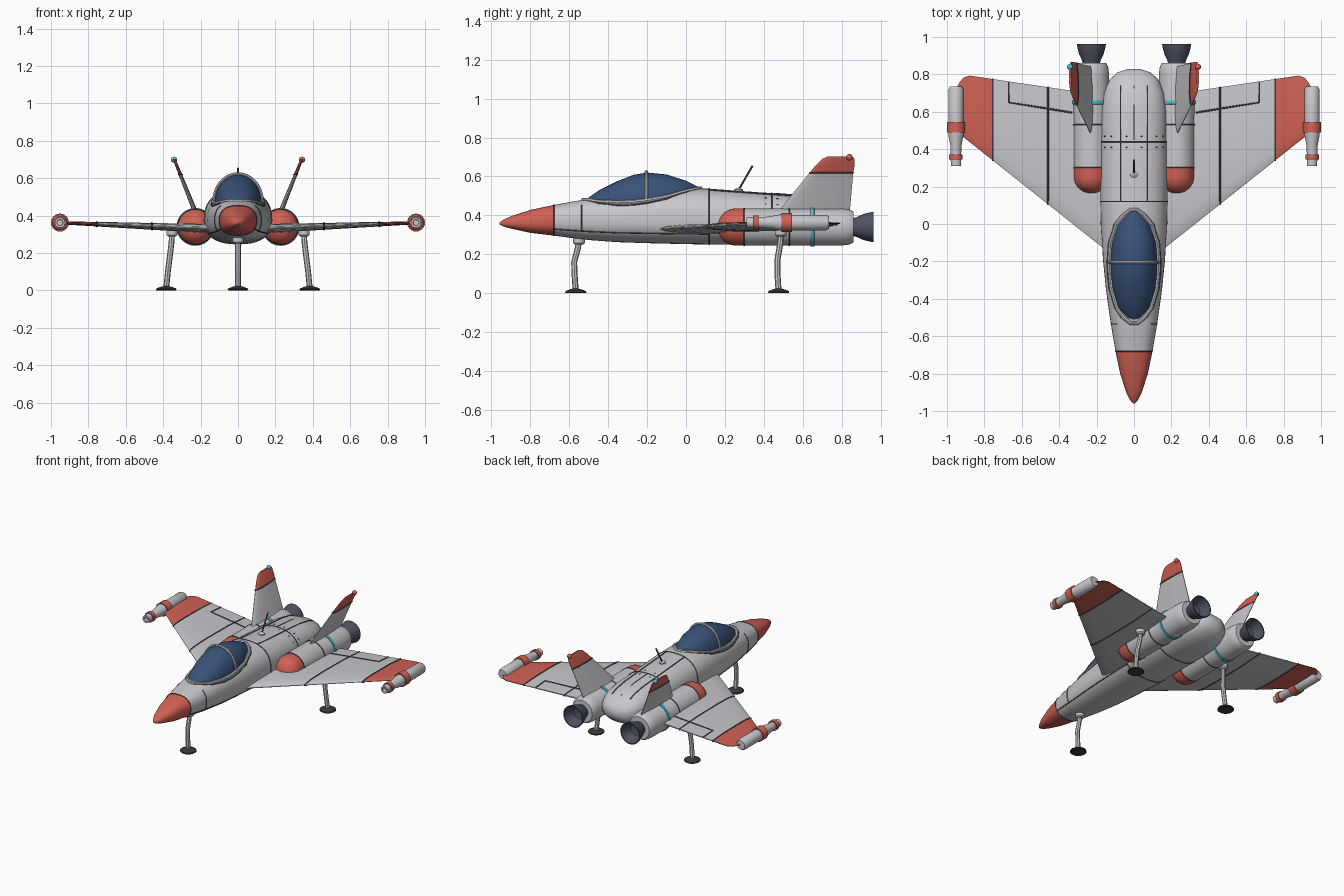
import bpy, bmesh, math
from mathutils import Vector

if "Cube" in bpy.data.objects:
    bpy.data.objects.remove(bpy.data.objects["Cube"])

def mat(name, r, g, b):
    m = bpy.data.materials.new(name)
    m.diffuse_color = (r, g, b, 1)
    m.use_nodes = True
    m.node_tree.nodes["Principled BSDF"].inputs["Base Color"].default_value = m.diffuse_color
    return m

HULL = mat("hull grey", .58, .58, .61)
RED = mat("coral red", .64, .12, .09)
BLUE = mat("canopy blue", .04, .085, .19)
DARK = mat("engine slate", .075, .085, .12)
LINE = mat("panel line grey", .09, .09, .105)
CYAN = mat("cyan", .08, .55, .62)
FOOT = mat("foot charcoal", .04, .042, .055)

def finish(name, me, mats):
    for m in mats:
        me.materials.append(m)
    me.shade_smooth()
    me.set_sharp_from_angle(angle=math.radians(35))
    ob = bpy.data.objects.new(name, me)
    bpy.context.collection.objects.link(ob)
    return ob

def loft(name, rings, seg_mats):
    """Skin a list of rings; seg_mats is one material or one per segment."""
    if not isinstance(seg_mats, list):
        seg_mats = [seg_mats] * (len(rings) - 1)
    mats = list(dict.fromkeys(seg_mats))
    bm = bmesh.new()
    vs = [[bm.verts.new(p) for p in r] for r in rings]
    n = len(rings[0])
    for i, m in enumerate(seg_mats):
        for j in range(n):
            k = (j + 1) % n
            bm.faces.new((vs[i][j], vs[i][k], vs[i+1][k], vs[i+1][j])).material_index = mats.index(m)
    bm.faces.new(vs[0]).material_index = mats.index(seg_mats[0])
    bm.faces.new(vs[-1]).material_index = mats.index(seg_mats[-1])
    bmesh.ops.remove_doubles(bm, verts=bm.verts, dist=1e-5)
    bmesh.ops.recalc_face_normals(bm, faces=bm.faces)
    me = bpy.data.meshes.new(name)
    bm.to_mesh(me)
    bm.free()
    return finish(name, me, mats)

def lathe(name, c, profile, mats, axis="y", n=28):
    """Turn (position, radius) points about an axis through c."""
    rings = []
    for t, r in profile:
        cs = [(r * math.cos(2*math.pi*i/n), r * math.sin(2*math.pi*i/n)) for i in range(n)]
        rings.append([(c[0]+u, t, c[1]+v) if axis == "y" else (c[0]+u, c[1]+v, t) for u, v in cs])
    return loft(name, rings, mats)

def tube(name, pts, r, m, closed=False):
    cu = bpy.data.curves.new(name, "CURVE")
    cu.dimensions = "3D"
    cu.bevel_depth, cu.bevel_resolution, cu.use_fill_caps = r, 2, True
    sp = cu.splines.new("POLY")
    sp.points.add(len(pts) - 1)
    for p, q in zip(sp.points, pts):
        p.co = (*q, 1)
    sp.use_cyclic_u = closed
    tmp = bpy.data.objects.new(name + "_path", cu)
    bpy.context.collection.objects.link(tmp)
    bpy.context.view_layer.update()
    me = bpy.data.meshes.new_from_object(tmp.evaluated_get(bpy.context.evaluated_depsgraph_get()))
    bpy.data.objects.remove(tmp)
    me.materials.clear()
    return finish(name, me, [m])

def lerp_table(tab, y):
    for a, b in zip(tab, tab[1:]):
        if y <= b[0]:
            t = max(0, (y - a[0]) / (b[0] - a[0]))
            return [p + (q - p) * t for p, q in zip(a[1:], b[1:])]
    return tab[-1][1:]

def span(a, b, n):
    return [a + (b - a) * i / (n - 1) for i in range(n)]

# Fuselage: y, half width, top, bottom
BODY = [(-.96, .004, .362, .354), (-.94, .022, .377, .343), (-.9, .042, .395, .332), (-.8, .074, .428, .31),
        (-.68, .099, .453, .296), (-.6, .113, .468, .285), (-.5, .129, .485, .273), (-.35, .15, .505, .262),
        (-.2, .165, .522, .257), (0, .178, .54, .252), (.12, .18, .537, .25), (.6, .176, .502, .25),
        (.7, .162, .485, .262), (.77, .132, .457, .287), (.81, .09, .425, .317), (.83, .03, .39, .352)]
P = 2.4

def mid(y):
    return .358 + .017 * min(1, max(0, (y + .96) / .3))

def body_pt(y, a, grow=0):
    w, t, b = lerp_table(BODY, y)
    c, s, z = math.cos(a), math.sin(a), mid(y)
    h = t - z if s > 0 else z - b
    return ((w + grow) * math.copysign(abs(c) ** (2/P), c), y, z + (h + grow) * math.copysign(abs(s) ** (2/P), s))

def body_top(x, y):
    w, t, b = lerp_table(BODY, y)
    return mid(y) + (t - mid(y)) * max(0, 1 - abs(x / w) ** P) ** (1/P)

angles = [2 * math.pi * i / 40 for i in range(40)]
loft("fuselage", [[body_pt(s[0], a) for a in angles] for s in BODY], [RED if s[0] < -.69 else HULL for s in BODY[:-1]])

# Fuselage panel lines and rivets
for i, y in enumerate((-.68, .12, .44)):
    tube(f"body_seam_{i}", [body_pt(y, a) for a in angles], .0035, LINE, True)
tube("spine_seam", [(0, y, body_top(0, y)) for y in (.45, .6, .74)], .003, LINE)
for s, side in ((1, "right"), (-1, "left")):
    tube(f"{side}_top_seam", [(s*.072, y, body_top(.072, y)) for y in (.12, .3, .45, .6, .7, .74)], .004, LINE)
    low = [body_pt(y, -.54) for y in [b[0] for b in BODY[4:11]]]
    tube(f"{side}_low_seam", [(s*x, y, z) for x, y, z in low], .0035, LINE)
    arc = [body_pt(-.535, a) for a in span(-.5, .8, 10)]
    tube(f"{side}_nose_seam", [(s*x, y, z) for x, y, z in arc], .0035, LINE)
    for y in (.41, .47):
        for x in (.04, .12, .155):
            z = body_top(x, y)
            lathe(f"{side}_rivet", (s*x, y), [(z-.002, .005), (z+.002, .004), (z+.004, .001)], LINE, "z", 8)

# Canopy: y, half width, top, base
CANOPY = [(-.53, .012, .466, .45), (-.5, .05, .492, .45), (-.45, .085, .527, .452), (-.35, .114, .577, .455),
          (-.27, .123, .608, .458), (-.2, .126, .62, .46), (-.1, .119, .61, .47), (0, .087, .578, .49),
          (.05, .045, .553, .5), (.075, .012, .542, .51)]

def canopy_ring(y, grow=0):
    w, t, b = lerp_table(CANOPY, y)
    return [((w+grow) * math.cos(a), y, b + (t-b+grow) * math.sin(a) ** .9) for a in span(0, math.pi - 1e-6, 25)]

loft("canopy", [canopy_ring(c[0]) for c in CANOPY], BLUE)
tube("canopy_hoop", canopy_ring(-.205, .004), .009, HULL)
rim = [(c[1] + .006, c[0], body_top(c[1] + .006, c[0])) for c in CANOPY]
tube("canopy_sill", rim + [(-x, y, z) for x, y, z in reversed(rim)], .011, HULL, True)
rim2 = [(x + .011, y, body_top(x + .011, y)) for x, y, z in rim[1:-1]]
for s in (1, -1):
    tube("sill_seam", [(s*x, y, z) for x, y, z in rim2], .004, LINE)

# Spine antenna
lathe("antenna_base", (0, .27), [(.515, .022), (.532, .022), (.54, .012), (.542, .002)], HULL, "z", 16)
tube("antenna", [(0, .27, .53), (0, .342, .655)], .005, LINE)

# Aerofoil chord fraction and thickness, over the top then back underneath
FOIL = [(0, .1), (.03, .45), (.12, .8), (.3, 1), (.7, .85), (1, .2)]

def foil(le, te, ht):
    top = [(le + (te - le) * f, ht * k) for f, k in FOIL]
    return top + [(y, -t) for y, t in reversed(top)]

def wing_edges(x):
    le, te = -.085 + .794 * (x - .22), .715 + .148 * (x - .35)
    if x > .88:
        te -= 8 * (x - .88) ** 2 * 2
    return le, te

def wing_sec(x, s, grow=0):
    u = (x - .18) / .77
    return [(s*x, y, .332 + .03*u + t) for y, t in foil(*wing_edges(x), .024 - .016*u + grow)]

def wing_top(x, y, s):
    le, te = wing_edges(x)
    u = (x - .18) / .77
    return (s*x, y, .332 + .03*u + (.024 - .016*u) * lerp_table(FOIL, (y - le) / (te - le))[0])

for s, side in ((1, "right"), (-1, "left")):
    # Wing with red tip and panel lines
    xs = [.14, .46, .755, .88, .91, .93, .945]
    loft(f"{side}_wing", [wing_sec(x, s) for x in xs], [HULL, HULL] + [RED] * 4)
    for x in (.46, .755):
        tube(f"{side}_wing_seam", wing_sec(x, s), .0045, LINE, True)
    tube(f"{side}_flap_seam", [wing_top(x, y, s) for x, y in ((.67, .76), (.67, .65), (.46, .617), (.33, .595))], .005, LINE)

    # Wing tip pod
    lathe(f"{side}_tip_pod", (s*.952, .363),
          [(.34, .001), (.34, .015), (.31, .016), (.31, .027), (.345, .028), (.345, .036), (.372, .036), (.372, .028),
           (.42, .03), (.475, .04), (.49, .041), (.49, .048), (.545, .048), (.545, .04), (.72, .04), (.735, .032), (.735, .001)],
          [HULL]*4 + [RED]*3 + [HULL]*3 + [RED]*3 + [HULL]*3, n=24)

    # Engine nacelle with red intake dome, band and nozzle
    c = (s*.228, .34)
    dome = [(.163 + .09 * (1 - math.cos(a)), .001 + .094 * math.sin(a)) for a in span(0, math.pi/2, 9)]
    lathe(f"{side}_nacelle", c, dome + [(.30, .095), (.80, .095), (.84, .09), (.86, .08), (.86, .001)], [RED]*9 + [HULL]*4, n=36)
    for y in (.30, .53):
        lathe(f"{side}_nacelle_seam", c, [(y-.004, .094), (y-.003, .098), (y+.003, .098), (y+.004, .094)], LINE, n=36)
    lathe(f"{side}_nacelle_band", c, [(.639, .094), (.641, .101), (.659, .101), (.661, .094)], CYAN, n=36)
    lathe(f"{side}_nozzle", c, [(.85, .044), (.875, .05), (.91, .066), (.94, .074), (.963, .078), (.963, .071),
                                (.93, .064), (.89, .045), (.88, .001)], DARK, n=32)

    # Canted tail fin with red top and tip light
    def fin_sec(z, le, te, ht):
        x = .232 + (z - .43) * .4
        return [(s*(x + t), y, z) for y, t in foil(le, te, ht)]
    fin = [(.42, .475, .842, .014), (.62, .636, .86, .01), (.66, .67, .867, .009), (.69, .7, .867, .008), (.703, .73, .855, .006)]
    loft(f"{side}_fin", [fin_sec(*f) for f in fin], [HULL] + [RED] * 3)
    tube(f"{side}_fin_seam", fin_sec(*fin[1]), .004, LINE, True)
    ball = [(.84 - .016 * math.cos(a), .0005 + .016 * math.sin(a)) for a in span(0, math.pi, 9)]
    lathe(f"{side}_fin_light", (s*.342, .699), ball, RED if s > 0 else CYAN, n=16)

# Landing legs: strut path, socket and foot pad
LEGS = {"nose": [(0, -.55, .28), (0, -.555, .235), (0, -.575, .16), (0, -.573, .1), (0, -.567, .01)],
        "right": [(.353, .487, .32), (.355, .485, .26), (.366, .47, .17), (.375, .47, .1), (.384, .476, .01)]}
LEGS["left"] = [(-x, y, z) for x, y, z in LEGS["right"]]
for side, path in LEGS.items():
    tube(f"{side}_leg", path, .0155, HULL)
    x, y, z = path[0]
    lathe(f"{side}_leg_socket", (x, y), [(z-.03, .022), (z-.022, .03), (z+.012, .03)], HULL, "z", 20)
    x, y, z = path[-1]
    lathe(f"{side}_foot", (x, y), [(0, .05), (.004, .055), (.011, .052), (.021, .026), (.023, .016)], FOOT, "z", 24)
